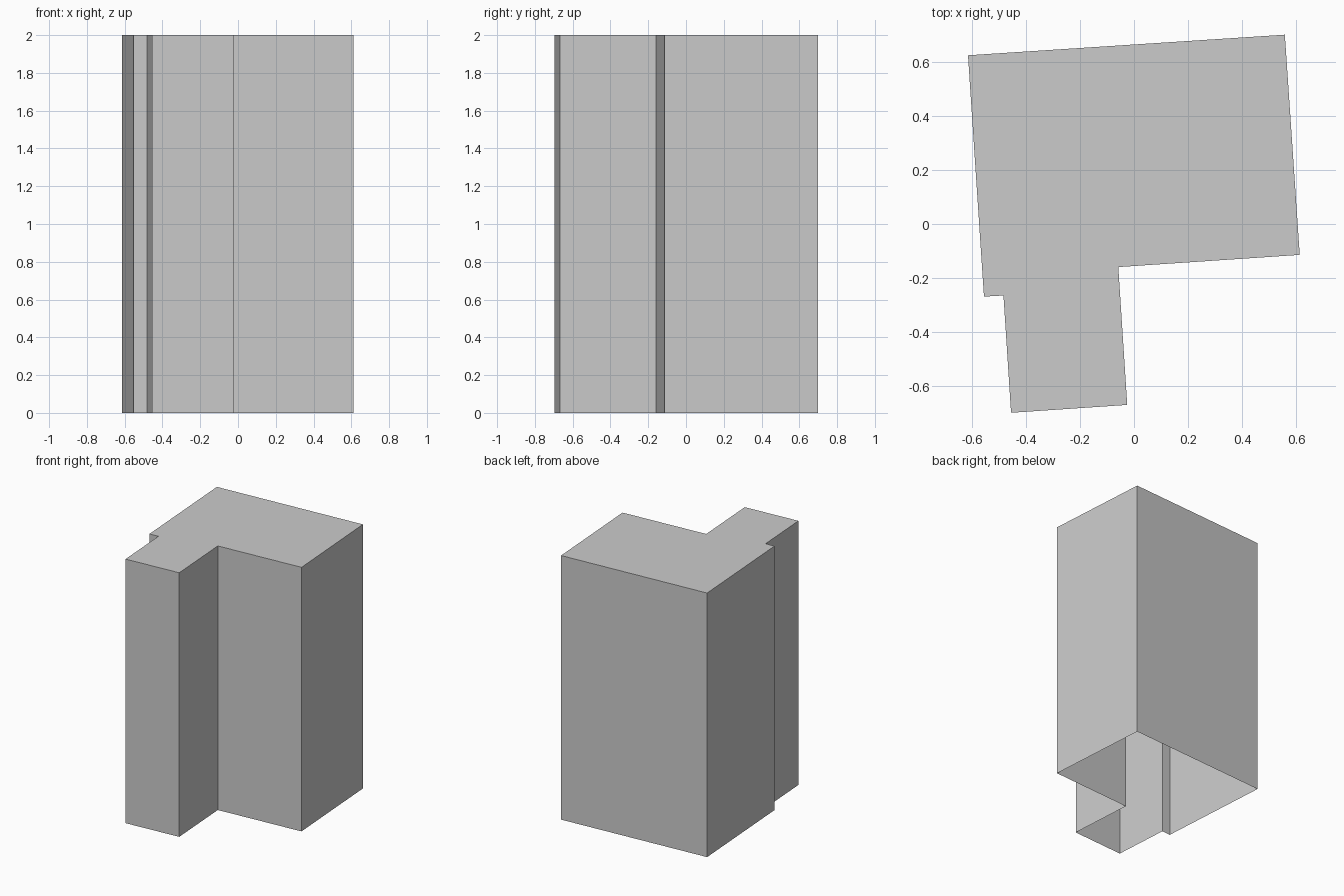
import bpy, bmesh

if "Cube" in bpy.data.objects:
    bpy.data.objects.remove(bpy.data.objects["Cube"])

# Footprint of the tower, counter-clockwise seen from above
HEIGHT = 2.0
FOOTPRINT = [
    (-0.613, 0.623), (-0.554, -0.268), (-0.482, -0.264), (-0.454, -0.697),
    (-0.025, -0.668), (-0.058, -0.159), (0.612, -0.114), (0.557, 0.699),
]

bm = bmesh.new()
base = [bm.verts.new((x, y, 0)) for x, y in FOOTPRINT]
top = [bm.verts.new((x, y, HEIGHT)) for x, y in FOOTPRINT]

# Walls
n = len(FOOTPRINT)
for i in range(n):
    j = (i + 1) % n
    bm.faces.new((base[i], base[j], top[j], top[i]))

# Flat roof; the underside stays open
bm.faces.new(top)

mesh = bpy.data.meshes.new("building_shell")
bm.to_mesh(mesh)
bm.free()
building = bpy.data.objects.new("building_shell", mesh)
bpy.context.collection.objects.link(building)
